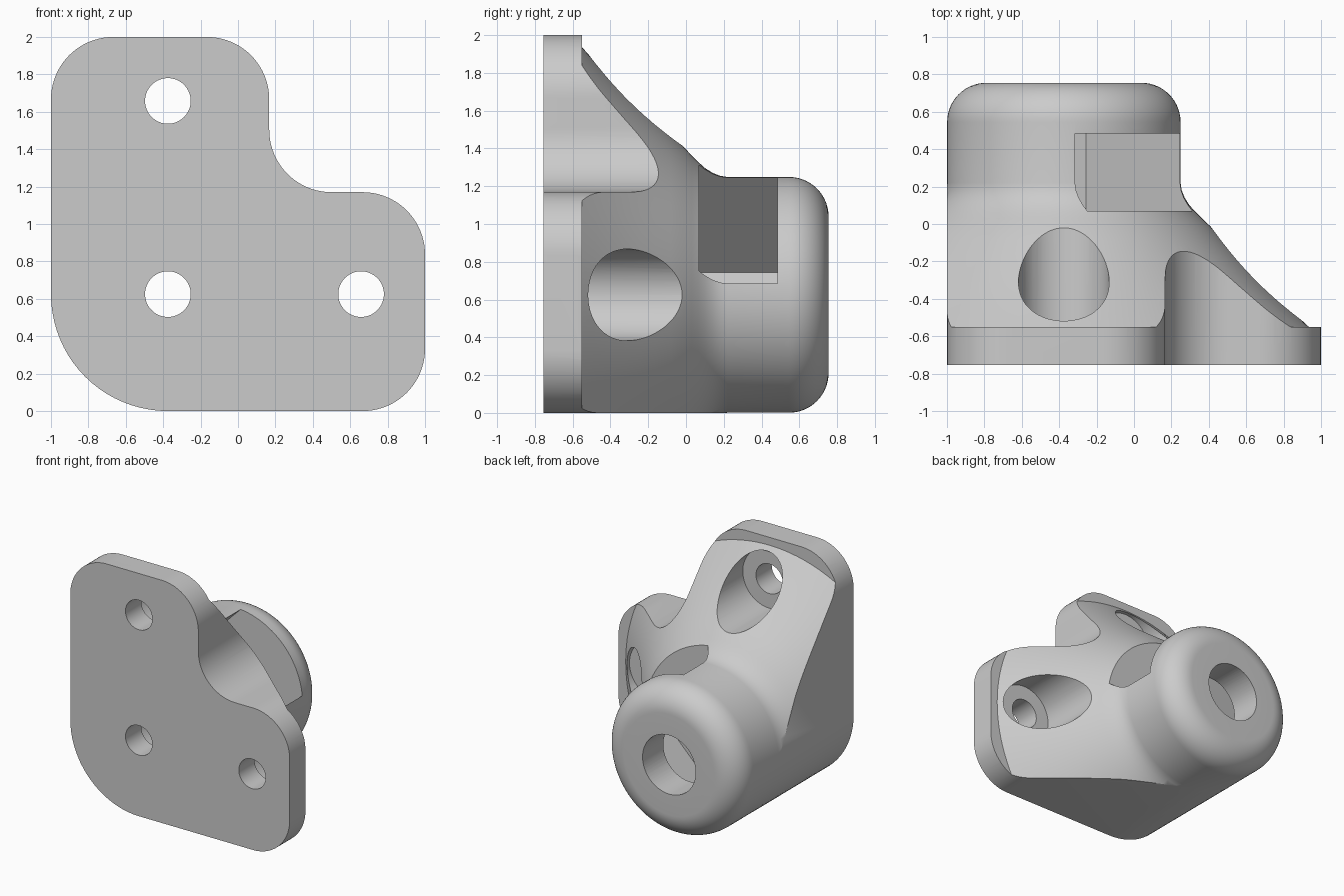
import bpy, bmesh, math
from mathutils import Vector, Matrix

cube = bpy.data.objects.get("Cube")
if cube:
    bpy.data.objects.remove(cube, do_unlink=True)

AXIS = (-0.375, 0.625)          # boss axis (x, z), running along y
FRONT, PLATE_BACK, BACK = -0.755, -0.55, 0.755
REACH = 1.033                   # boss axis to each arm screw

grey = bpy.data.materials.new("light_grey")
grey.use_nodes = True
grey.diffuse_color = (0.6, 0.6, 0.6, 1)
grey.node_tree.nodes["Principled BSDF"].inputs["Base Color"].default_value = (0.6, 0.6, 0.6, 1)


def finish(bm, name):
    bmesh.ops.remove_doubles(bm, verts=bm.verts[:], dist=1e-5)
    bmesh.ops.recalc_face_normals(bm, faces=bm.faces[:])
    mesh = bpy.data.meshes.new(name)
    bm.to_mesh(mesh)
    bm.free()
    mesh.materials.append(grey)
    ob = bpy.data.objects.new(name, mesh)
    bpy.context.scene.collection.objects.link(ob)
    return ob


def prism(name, outline, y0, y1):
    """Extrude an (x, z) outline along y."""
    bm = bmesh.new()
    face = bm.faces.new([bm.verts.new((x, y0, z)) for x, z in outline])
    grown = bmesh.ops.extrude_face_region(bm, geom=[face])["geom"]
    bmesh.ops.translate(bm, vec=(0, y1 - y0, 0),
                        verts=[g for g in grown if isinstance(g, bmesh.types.BMVert)])
    return finish(bm, name)


def lathe(name, profile, centre, steps):
    """Spin a (y, radius) profile around a y axis through centre (x, z)."""
    bm = bmesh.new()
    cx, cz = centre
    vs = [bm.verts.new((cx + r, y, cz)) for y, r in profile]
    es = [bm.edges.new(pair) for pair in zip(vs, vs[1:])]
    bmesh.ops.spin(bm, geom=vs + es, cent=(cx, 0, cz), axis=(0, 1, 0),
                   angle=math.tau, steps=steps)
    return finish(bm, name)


def rounded(corners, steps=20):
    """Round each square corner (x, z, radius) of an outline."""
    pts = []
    for i, (x, z, r) in enumerate(corners):
        p = Vector((x, z))
        a = (Vector(corners[i - 1][:2]) - p).normalized()
        b = (Vector(corners[(i + 1) % len(corners)][:2]) - p).normalized()
        c = p + r * (a + b)
        for k in range(steps + 1):
            t = math.pi / 2 * k / steps
            pts.append(c - r * (b * math.cos(t) + a * math.sin(t)))
    return pts


def combine(target, tool, operation):
    mod = target.modifiers.new(operation, "BOOLEAN")
    mod.operation, mod.solver, mod.object = operation, "EXACT", tool
    bpy.context.view_layer.objects.active = target
    bpy.ops.object.modifier_apply(modifier=mod.name)
    bpy.data.objects.remove(tool, do_unlink=True)


# Plate, flared neck and round boss as one turned body
R, EDGE = 0.624, 0.21
neck = [(-0.55, 1.31), (-0.48, 1.235), (-0.4, 1.152), (-0.32, 1.072), (-0.24, 0.995),
        (-0.16, 0.92), (-0.08, 0.846), (-0.01, 0.781), (0.03, 0.738), (0.065, 0.703),
        (0.1, 0.672), (0.14, 0.646), (0.18, 0.63), (0.22, R)]
edge = [(BACK - EDGE + EDGE * math.sin(t), R - EDGE + EDGE * math.cos(t))
        for t in (math.pi / 2 * k / 14 for k in range(15))]
body = lathe("corner_bracket", [(-1, 0), (-1, 2.2), (PLATE_BACK, 2.2)] + neck + edge
             + [(BACK, 0)], AXIS, 128)

# Trim everything to the rounded L outline
f = 1 / 3
outline = rounded([(-1, 0, 0.625), (1, 0, f), (1, 1.17, f), (0.167, 1.17, f),
                   (0.167, 2, f), (-1, 2, f)])
combine(body, prism("outline_trim", outline, FRONT, 1), "INTERSECT")

# Three stepped screw holes
for dx, dz in ((0, 0), (0, REACH), (REACH, 0)):
    hole = lathe("screw_hole", [(-1, 0), (-1, 0.122), (PLATE_BACK, 0.122),
                                (PLATE_BACK, 0.2425), (1, 0.2425), (1, 0)],
                 (AXIS[0] + dx, AXIS[1] + dz), 64)
    combine(body, hole, "DIFFERENCE")

# Hexagonal nut slot opening along the diagonal
flat = 0.397
point = flat / math.cos(math.pi / 6)
turn = Matrix.Rotation(math.pi / 4, 2)
slot = [Vector(AXIS) + turn @ Vector(p) for p in
        ((-point, 0), (-point / 2, -flat), (1, -flat), (1, flat), (-point / 2, flat))]
combine(body, prism("nut_slot", slot, 0.07, 0.485), "DIFFERENCE")

bpy.ops.object.select_all(action="DESELECT")
body.select_set(True)
bpy.context.view_layer.objects.active = body
bpy.ops.object.shade_smooth_by_angle(angle=math.radians(30))
